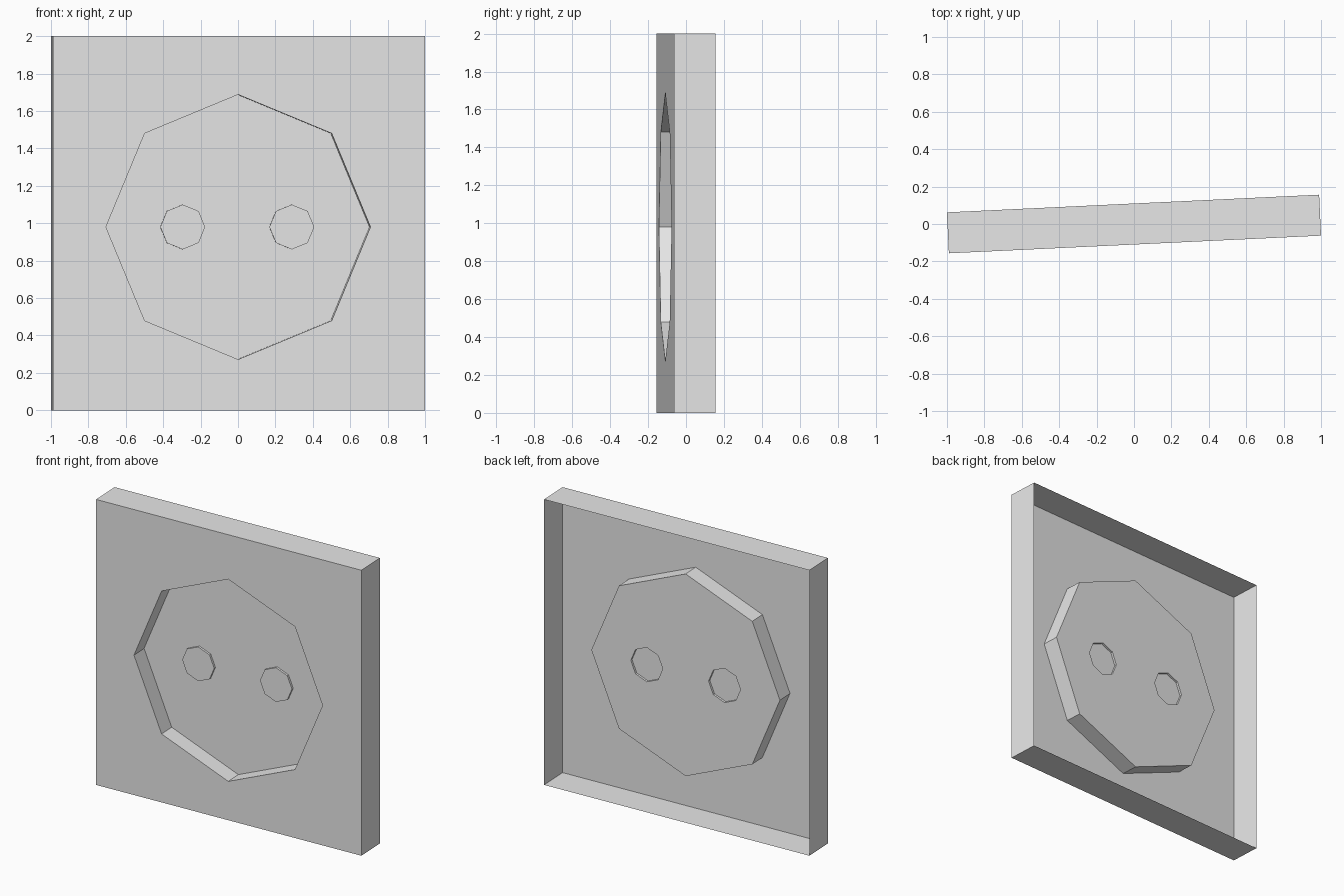
import bpy
import bmesh
from math import cos, sin, pi
from mathutils import Vector, Matrix

cube = bpy.data.objects.get("Cube")
if cube:
    bpy.data.objects.remove(cube, do_unlink=True)

# Sizes
HALF_W, HEIGHT, DEPTH = 0.996, 2.0, 0.219
FRONT = -DEPTH / 2
FLOOR = FRONT + 0.12
FACE = FLOOR - 0.015
CENTER_X, CENTER_Z = -0.004, 0.98
RECESS_R, DISC_R, SPACING = 0.708, 0.12, 0.292
TILT = Matrix.Rotation(0.0474, 4, "Z")

# Light grey plastic
grey = bpy.data.materials.new("light_grey")
grey.diffuse_color = (0.8, 0.8, 0.8, 1)
grey.use_nodes = True
grey.node_tree.nodes["Principled BSDF"].inputs["Base Color"].default_value = (0.8, 0.8, 0.8, 1)


def octagon(cx, r):
    return [(cx + r * cos(i * pi / 4), CENTER_Z + r * sin(i * pi / 4)) for i in range(8)]


def ring(bm, outline, y):
    """Closed loop of edges at one depth."""
    vs = [bm.verts.new((x, y, z)) for x, z in outline]
    for a, b in zip(vs, vs[1:] + vs[:1]):
        bm.edges.new((a, b))
    return vs


def walls(bm, front, back):
    n = len(front)
    for i in range(n):
        j = (i + 1) % n
        bm.faces.new((front[i], front[j], back[j], back[i]))


def sheet(bm, *rings):
    """Flat face inside the first ring, with the other rings as holes."""
    if len(rings) == 1:
        bm.faces.new(rings[0])
        return
    edges = [bm.edges.get((a, b)) for r in rings for a, b in zip(r, r[1:] + r[:1])]
    bmesh.ops.triangle_fill(bm, edges=edges, use_beauty=True, normal=Vector((0, -1, 0)))


def finish(name, bm):
    bmesh.ops.recalc_face_normals(bm, faces=bm.faces[:])
    # The flat sheet of each part faces forwards
    flat = max(bm.faces, key=lambda f: abs(f.normal.y))
    if flat.normal.y > 0:
        bmesh.ops.reverse_faces(bm, faces=bm.faces[:])
    bm.transform(TILT)
    mesh = bpy.data.meshes.new(name)
    bm.to_mesh(mesh)
    bm.free()
    mesh.materials.append(grey)
    bpy.context.collection.objects.link(bpy.data.objects.new(name, mesh))


square = [(-HALF_W, 0), (HALF_W, 0), (HALF_W, HEIGHT), (-HALF_W, HEIGHT)]
recess = octagon(CENTER_X, RECESS_R)
discs = {"left_disc": octagon(CENTER_X + SPACING, DISC_R),
         "right_disc": octagon(CENTER_X - SPACING, DISC_R)}

# Cover: thin front with an eight-sided opening and sides, open at the back
bm = bmesh.new()
front = ring(bm, square, FRONT)
sheet(bm, front, ring(bm, recess, FRONT))
walls(bm, front, ring(bm, square, -FRONT))
finish("cover_plate", bm)

# Recess: thin eight-sided cup with two openings in its floor
bm = bmesh.new()
floor = ring(bm, recess, FLOOR)
walls(bm, ring(bm, recess, FRONT), floor)
sheet(bm, floor, *[ring(bm, d, FLOOR) for d in discs.values()])
finish("recess_cup", bm)

# Shallow raised discs in the recess
for name, outline in discs.items():
    bm = bmesh.new()
    face = ring(bm, outline, FACE)
    sheet(bm, face)
    walls(bm, face, ring(bm, outline, FLOOR))
    finish(name, bm)
